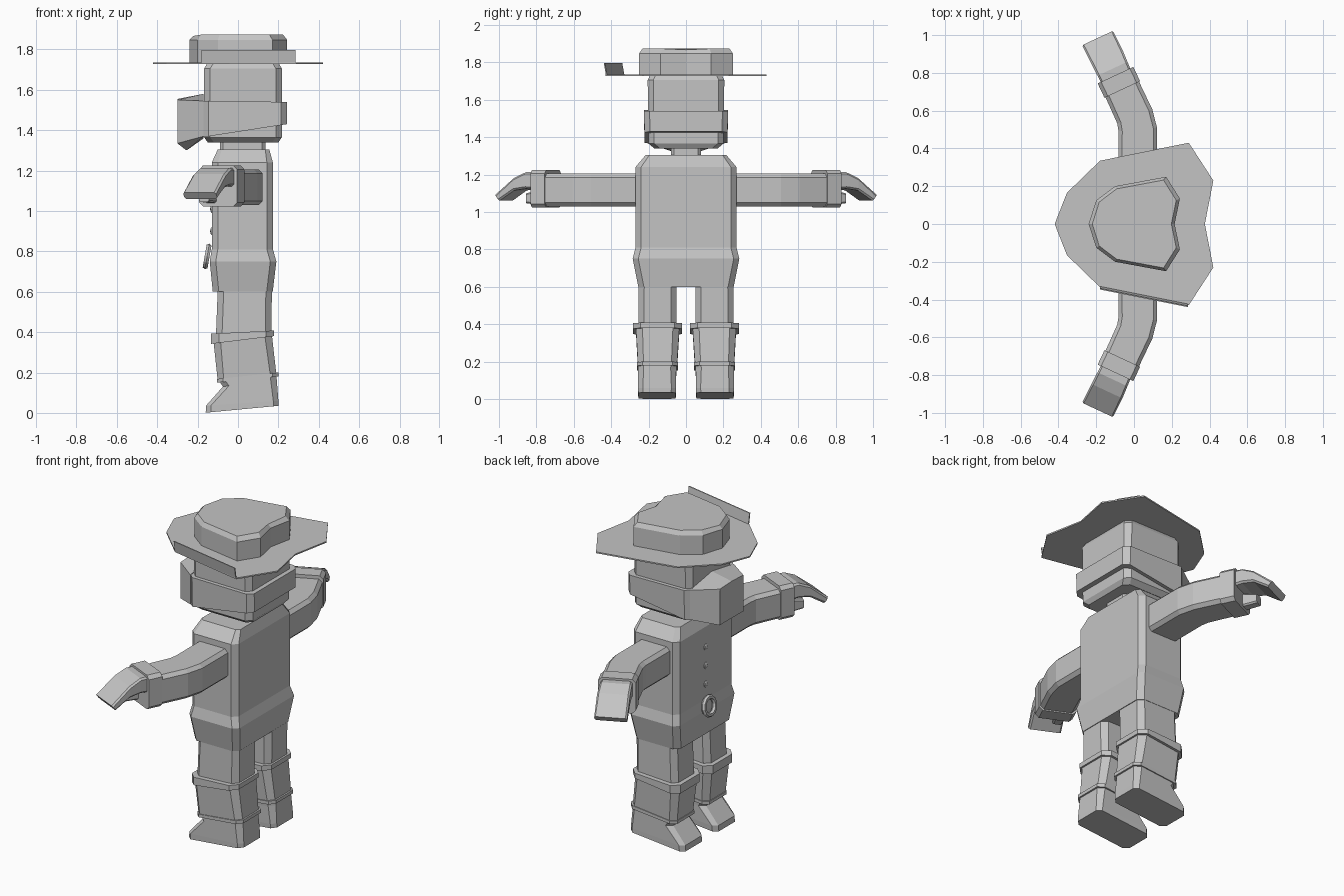
import bpy, bmesh, math
from mathutils import Vector, Matrix

if "Cube" in bpy.data.objects:
    bpy.data.objects.remove(bpy.data.objects["Cube"])

grey = bpy.data.materials.new("plain grey")
grey.diffuse_color = (0.55, 0.55, 0.55, 1)
grey.use_nodes = True
grey.node_tree.nodes["Principled BSDF"].inputs["Base Color"].default_value = grey.diffuse_color


def finish(name, bm):
    bmesh.ops.recalc_face_normals(bm, faces=bm.faces)
    me = bpy.data.meshes.new(name)
    bm.to_mesh(me)
    bm.free()
    me.materials.append(grey)
    ob = bpy.data.objects.new(name, me)
    bpy.context.collection.objects.link(ob)
    return ob


def loft(name, rings, mirror=1):
    """Skin equal-length rings of points and cap both ends."""
    bm = bmesh.new()
    vs = [[bm.verts.new((x, y * mirror, z)) for x, y, z in r] for r in rings]
    n = len(vs[0])
    for a, b in zip(vs, vs[1:]):
        for i in range(n):
            j = (i + 1) % n
            bm.faces.new((a[i], a[j], b[j], b[i]))
    bm.faces.new(vs[0])
    bm.faces.new(vs[-1])
    return finish(name, bm)


def cut_rect(u0, u1, v0, v1, c):
    """Rectangle with cut corners."""
    return [(u0 + c, v0), (u1 - c, v0), (u1, v0 + c), (u1, v1 - c),
            (u1 - c, v1), (u0 + c, v1), (u0, v1 - c), (u0, v0 + c)]


def level(x0, x1, y0, y1, c, zf, zb=None):
    """Horizontal ring; zf and zb are the heights at x0 and x1."""
    zb = zf if zb is None else zb
    return [(x, y, zf + (zb - zf) * (x - x0) / (x1 - x0))
            for x, y in cut_rect(x0, x1, y0, y1, c)]


def upright(x, y, deg, w, z0, z1, c, lean=0):
    """Upright ring across an arm heading out along y and turned toward -x."""
    a = math.radians(deg)
    out = []
    for u, z in cut_rect(-w / 2, w / 2, z0, z1, c):
        k = lean * (z - z0) / (z1 - z0)
        out.append((x + u * math.cos(a) - k * math.sin(a),
                    y + u * math.sin(a) + k * math.cos(a), z))
    return out


def mirrored(half):
    """Close a half outline (y >= 0, starting and ending on y = 0)."""
    return half + [(x, -y) for x, y in reversed(half[1:-1])]


# torso
loft("torso", [level(-.125, .172, -.255, .255, .03, .60),
               level(-.14, .19, -.285, .285, .03, .75),
               level(-.13, .173, -.27, .27, .03, .81),
               level(-.13, .173, -.27, .27, .03, 1.24),
               level(-.10, .155, -.215, .215, .02, 1.305)])

# neck and head
loft("neck", [level(-.09, .135, -.08, .08, .015, z) for z in (1.28, 1.37)])
loft("head", [level(-.15, .20, -.17, .17, .03, 1.34),
              level(-.168, .217, -.20, .20, .03, 1.365),
              level(-.168, .217, -.205, .205, .03, 1.705),
              level(-.15, .20, -.19, .19, .03, 1.735)])

# bandana: band around the head plus the part over the nose and chin
loft("bandana_band", [level(-.175, .243, -.222, .222, .03, 1.365, 1.43),
                      level(-.175, .243, -.225, .225, .03, 1.545, 1.54)])
nose_back = [(-.17, -.205, 1.37), (-.17, 0, 1.36), (-.17, .205, 1.37),
             (-.17, .205, 1.545), (-.17, 0, 1.58), (-.17, -.205, 1.545)]
nose_front = [(-.30, -.11, 1.335), (-.255, 0, 1.30), (-.30, .11, 1.335),
              (-.30, .11, 1.55), (-.30, 0, 1.555), (-.30, -.11, 1.55)]
loft("bandana_front", [nose_back, nose_front])

# hat: brim, turned-up flap, crown
brim = mirrored([(-.42, 0), (-.355, .165), (-.18, .335), (.29, .43), (.42, .23), (.375, 0)])
loft("hat_brim", [[(x, y, z) for x, y in brim] for z in (1.728, 1.736)])
flap = [(-.18, -.335), (.285, -.428), (.286, -.422), (-.179, -.329)]
loft("hat_flap", [[(x, y, 1.73) for x, y in flap],
                  [(x, y - .012, 1.797) for x, y in flap]])
crown = mirrored([(-.24, 0), (-.20, .125), (-.10, .20), (.17, .25), (.243, .135), (.215, 0)])
loft("hat_crown", [[(x, y, 1.73) for x, y in crown],
                   [(x, y, 1.848) for x, y in crown],
                   [(x * .92, y * .93, 1.873 - (.006 if y == 0 else 0)) for x, y in crown]])

for s, side in ((1, "left"), (-1, "right")):
    # leg, boot and its bands, foot
    loft("leg_" + side, [level(-.11, .165, .05, .255, .03, .36),
                         level(-.10, .168, .05, .253, .03, .62)], s)
    loft("boot_" + side, [level(-.10, .19, .048, .257, .03, .155, .19),
                          level(-.122, .168, .035, .268, .035, .36, .385)], s)
    loft("boot_cuff_" + side, [level(-.133, .178, .022, .283, .04, .342, .38),
                               level(-.133, .178, .022, .283, .04, .392, .408)], s)
    loft("ankle_band_" + side, [level(-.105, .20, .042, .262, .03, .15, .18),
                                level(-.105, .20, .042, .262, .03, .168, .20)], s)
    loft("foot_" + side, [level(-.16, .20, .055, .255, .025, .001, .035),
                          level(-.158, .20, .053, .256, .025, .036, .06),
                          level(-.075, .192, .052, .256, .03, .13, .165),
                          level(-.095, .19, .05, .256, .03, .16, .19)], s)

    # sleeve, bent at the elbow, and cuff
    loft("sleeve_" + side, [upright(.02, .20, 0, .205, 1.03, 1.205, .02),
                            upright(.02, .50, 5, .205, 1.03, 1.205, .02),
                            upright(.004, .57, 22, .20, 1.03, 1.205, .02),
                            upright(-.075, .74, 25, .195, 1.03, 1.205, .02)], s)
    loft("sleeve_cuff_" + side, [upright(-.062, .712, 25, .208, 1.023, 1.225, .02),
                                 upright(-.098, .788, 25, .208, 1.023, 1.225, .02)], s)

    # mitten hand bending down, with a thumb
    loft("hand_" + side, [upright(-.09, .77, 25, .17, 1.12, 1.213, .01),
                          upright(-.114, .822, 25, .175, 1.125, 1.213, .01),
                          upright(-.143, .885, 25, .18, 1.115, 1.182, .01),
                          upright(-.182, .962, 25, .18, 1.06, 1.092, .008, .025)], s)
    loft("thumb_" + side, [upright(-.13, .765, 25, .06, 1.04, 1.12, .008),
                           upright(-.168, .845, 25, .055, 1.045, 1.10, .008)], s)

# coat buttons
for i, z in enumerate((.90, 1.01, 1.12)):
    bm = bmesh.new()
    bmesh.ops.create_uvsphere(bm, u_segments=8, v_segments=6, radius=.02,
                              matrix=Matrix.Translation((-.128, 0, z)) @ Matrix.Diagonal((.5, 1, 1, 1)))
    finish("button_%d" % (i + 1), bm)

# belt buckle ring, leaning with the hip
bpy.ops.mesh.primitive_torus_add(major_segments=12, minor_segments=6,
                                 major_radius=.05, minor_radius=.014,
                                 location=(-.153, 0, .775),
                                 rotation=(0, math.radians(90 + 10), 0))
buckle = bpy.context.object
buckle.name = "buckle"
buckle.data.materials.append(grey)
